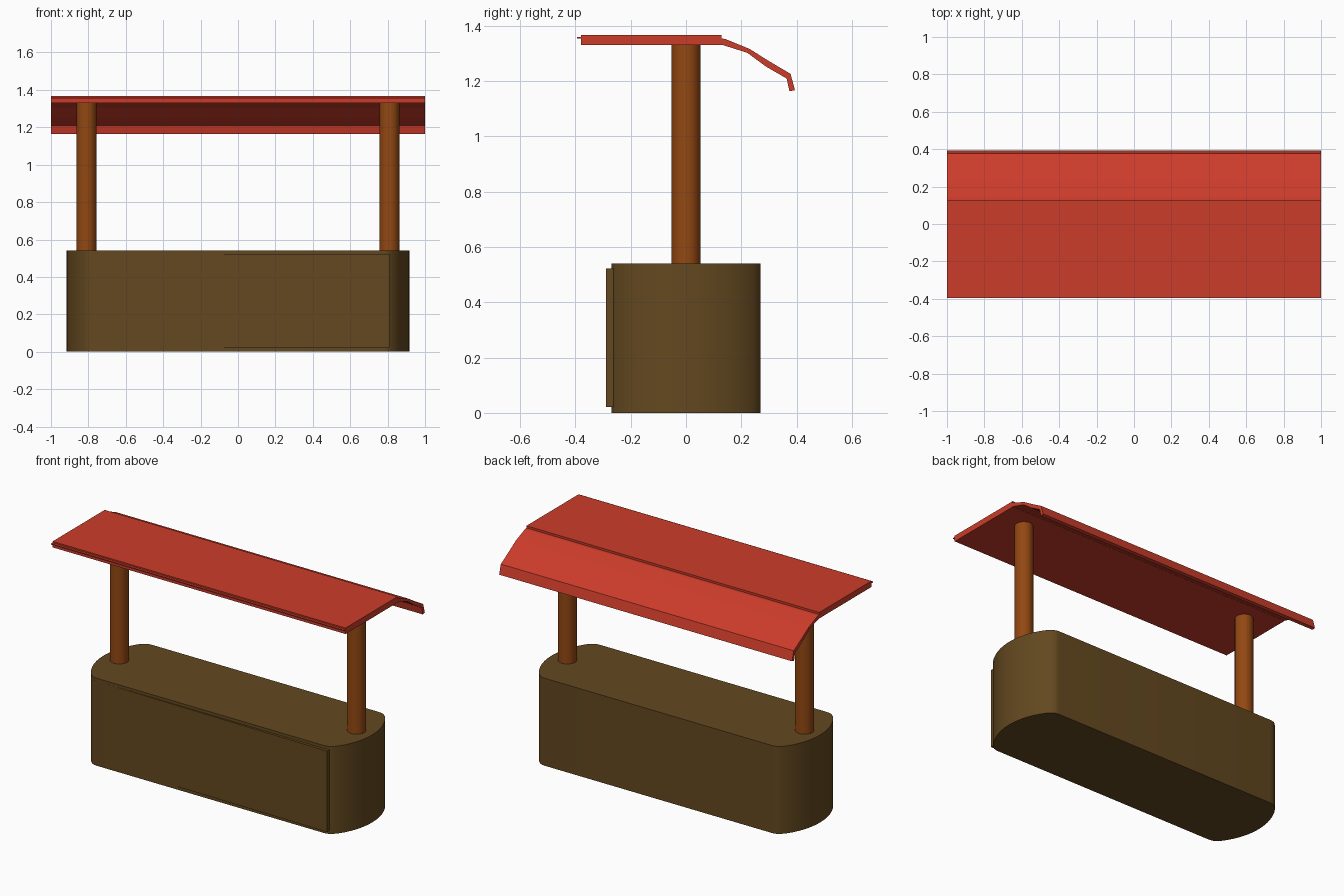
import bpy, bmesh
from math import sin, cos, radians
from mathutils import Vector

if "Cube" in bpy.data.objects:
    bpy.data.objects.remove(bpy.data.objects["Cube"])


def material(name, rgb):
    m = bpy.data.materials.new(name)
    m.diffuse_color = (*rgb, 1)
    m.use_nodes = True
    m.node_tree.nodes["Principled BSDF"].inputs["Base Color"].default_value = m.diffuse_color
    return m


RED = material("red_canopy", (0.60, 0.045, 0.023))
WOOD = material("post_wood", (0.29, 0.065, 0.006))
BROWN = material("counter_wood", (0.125, 0.065, 0.014))


def prism(name, pts, depth, mat, smooth=False):
    """Closed profile extruded along a depth vector."""
    bm = bmesh.new()
    face = bm.faces.new([bm.verts.new(p) for p in pts])
    ext = bmesh.ops.extrude_face_region(bm, geom=[face])
    moved = [v for v in ext["geom"] if isinstance(v, bmesh.types.BMVert)]
    bmesh.ops.translate(bm, verts=moved, vec=Vector(depth))
    bmesh.ops.recalc_face_normals(bm, faces=bm.faces[:])
    me = bpy.data.meshes.new(name)
    bm.to_mesh(me)
    bm.free()
    ob = bpy.data.objects.new(name, me)
    bpy.context.collection.objects.link(ob)
    me.materials.append(mat)
    if smooth:
        bpy.context.view_layer.objects.active = ob
        ob.select_set(True)
        bpy.ops.object.shade_smooth_by_angle(angle=radians(30))
        ob.select_set(False)
    return ob


def roof_part(name, profile):
    return prism(name, [(-1, y, z) for y, z in profile], (2, 0, 0), RED)


# Counter: straight sides, bowed ends, softly rounded corners
half = [(0.775, -0.27), (0.793, -0.268), (0.81, -0.262), (0.824, -0.25)]
R, CX = 0.40, 0.517
half += [(CX + R * cos(radians(a)), R * sin(radians(a))) for a in range(-36, 37, 6)]
half += [(x, -y) for x, y in half[3::-1]]
outline = half + [(-x, -y) for x, y in half]
prism("counter", [(x, y, 0) for x, y in outline], (0, 0, 0.54), BROWN, True)

# Front panel, slightly skewed so its right end stands proud
panel = [(-0.80, -0.269), (0.81, -0.289), (0.81, -0.25), (-0.80, -0.25)]
prism("front_panel", [(x, y, 0.022) for x, y in panel], (0, 0, 0.5), BROWN)

# Two round posts
for side, x in (("left", -0.81), ("right", 0.81)):
    ring = [(x + 0.053 * cos(radians(a)), 0.053 * sin(radians(a)), 0.53)
            for a in range(0, 360, 15)]
    prism(side + "_post", ring, (0, 0, 0.805), WOOD, True)

# Flat roof slab with a thin projecting edge at the front
roof_part("roof_slab", [(-0.38, 1.33), (0.128, 1.33), (0.128, 1.367), (-0.38, 1.367)])
roof_part("roof_front_edge", [(-0.395, 1.353), (-0.36, 1.353), (-0.36, 1.359), (-0.395, 1.359)])

# Drooping back awning
outer = [(0.10, 1.358), (0.142, 1.352), (0.23, 1.316), (0.30, 1.272), (0.378, 1.226), (0.394, 1.167)]
inner = [(0.10, 1.332), (0.13, 1.331), (0.222, 1.302), (0.288, 1.253), (0.364, 1.209), (0.374, 1.163)]
roof_part("back_awning", outer + inner[::-1])
